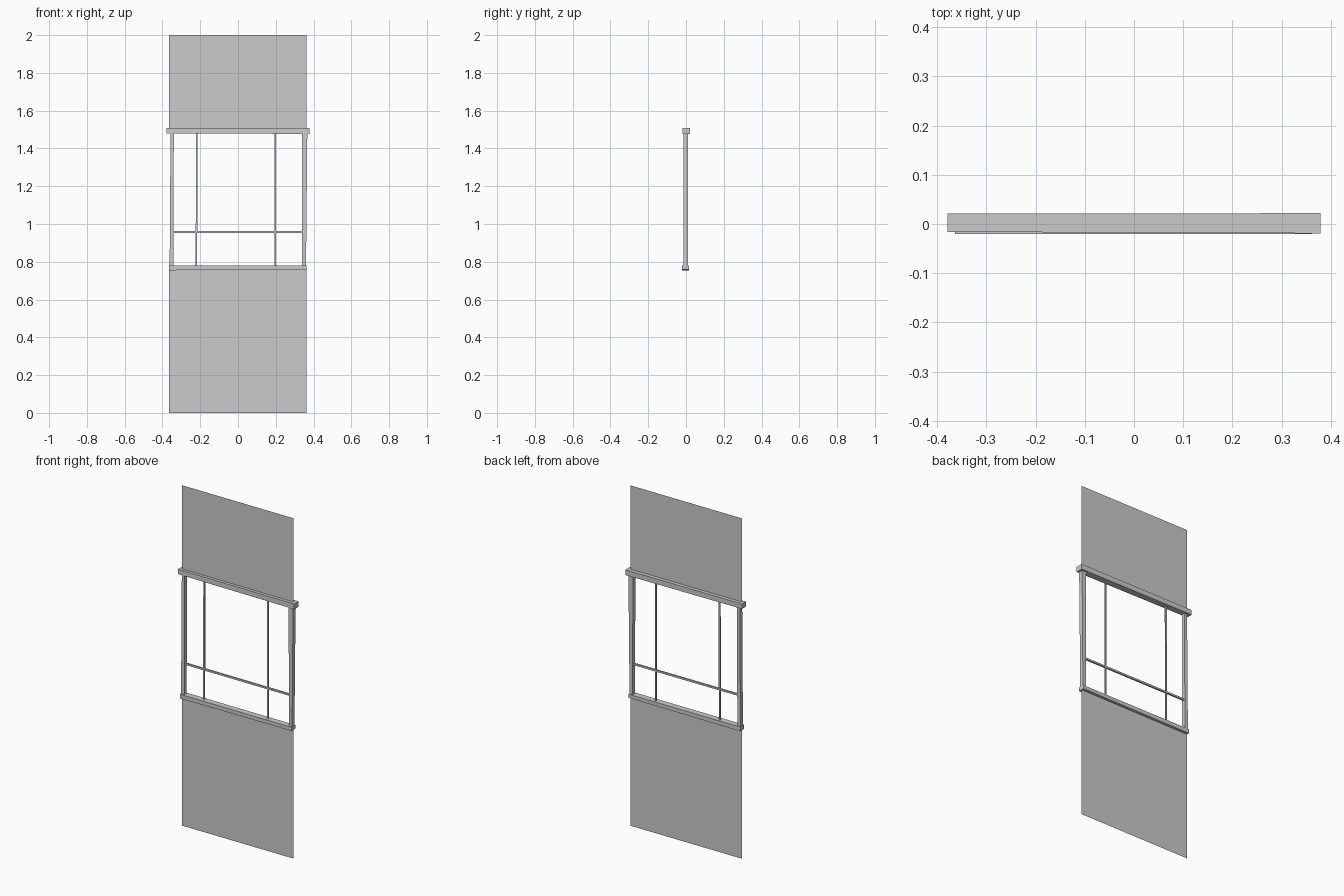
import bpy
import bmesh

if "Cube" in bpy.data.objects:
    bpy.data.objects.remove(bpy.data.objects["Cube"])


def make(name, rings):
    """Box lofted between two four-point rings; a single ring makes a flat panel."""
    bm = bmesh.new()
    loops = [[bm.verts.new(p) for p in ring] for ring in rings]
    for loop in loops:
        bm.faces.new(loop)
    if len(loops) == 2:
        a, b = loops
        for i in range(4):
            j = (i + 1) % 4
            bm.faces.new((a[i], a[j], b[j], b[i]))
        bmesh.ops.recalc_face_normals(bm, faces=bm.faces)
    mesh = bpy.data.meshes.new(name)
    bm.to_mesh(mesh)
    bm.free()
    obj = bpy.data.objects.new(name, mesh)
    bpy.context.collection.objects.link(obj)
    return obj


def ring(axis, at, a0, a1, y0, y1):
    """Rectangle across a beam: a is z for x beams and x for z beams."""
    pts = [(a0, y0), (a1, y0), (a1, y1), (a0, y1)]
    if axis == 'x':
        return [(at, y, a) for a, y in pts]
    return [(a, y, at) for a, y in pts]


def beam(name, axis, start, end):
    make(name, [ring(axis, *start), ring(axis, *end)])


# Flat wall panels above and below the opening
for name, z0, z1 in (("lower_wall", 0.0, 0.76), ("upper_wall", 1.5, 2.0)):
    make(name, [[(-0.364, 0, z0), (0.362, 0, z0), (0.362, 0, z1), (-0.364, 0, z1)]])

# Slightly crooked hand-cut frame
beam("lintel", 'x', (-0.379, 1.48, 1.509, -0.016, 0.021),
     (0.379, 1.477, 1.508, -0.019, 0.022))
beam("sill", 'x', (-0.364, 0.755, 0.78, -0.020, 0.016),
     (0.362, 0.758, 0.779, -0.020, 0.016))
beam("left_post", 'z', (0.77, -0.362, -0.341, -0.012, 0.011),
     (1.49, -0.357, -0.340, -0.012, 0.010))
beam("right_post", 'z', (0.77, 0.340, 0.360, -0.012, 0.010),
     (1.49, 0.338, 0.367, -0.013, 0.011))

# Thin glazing bars
beam("left_glazing_bar", 'z', (0.775, -0.224, -0.216, -0.004, 0.004),
     (1.485, -0.223, -0.215, -0.004, 0.004))
beam("right_glazing_bar", 'z', (0.775, 0.192, 0.200, -0.004, 0.004),
     (1.485, 0.192, 0.200, -0.004, 0.004))
beam("cross_glazing_bar", 'x', (-0.35, 0.953, 0.963, -0.005, 0.005),
     (0.35, 0.952, 0.962, -0.005, 0.005))
